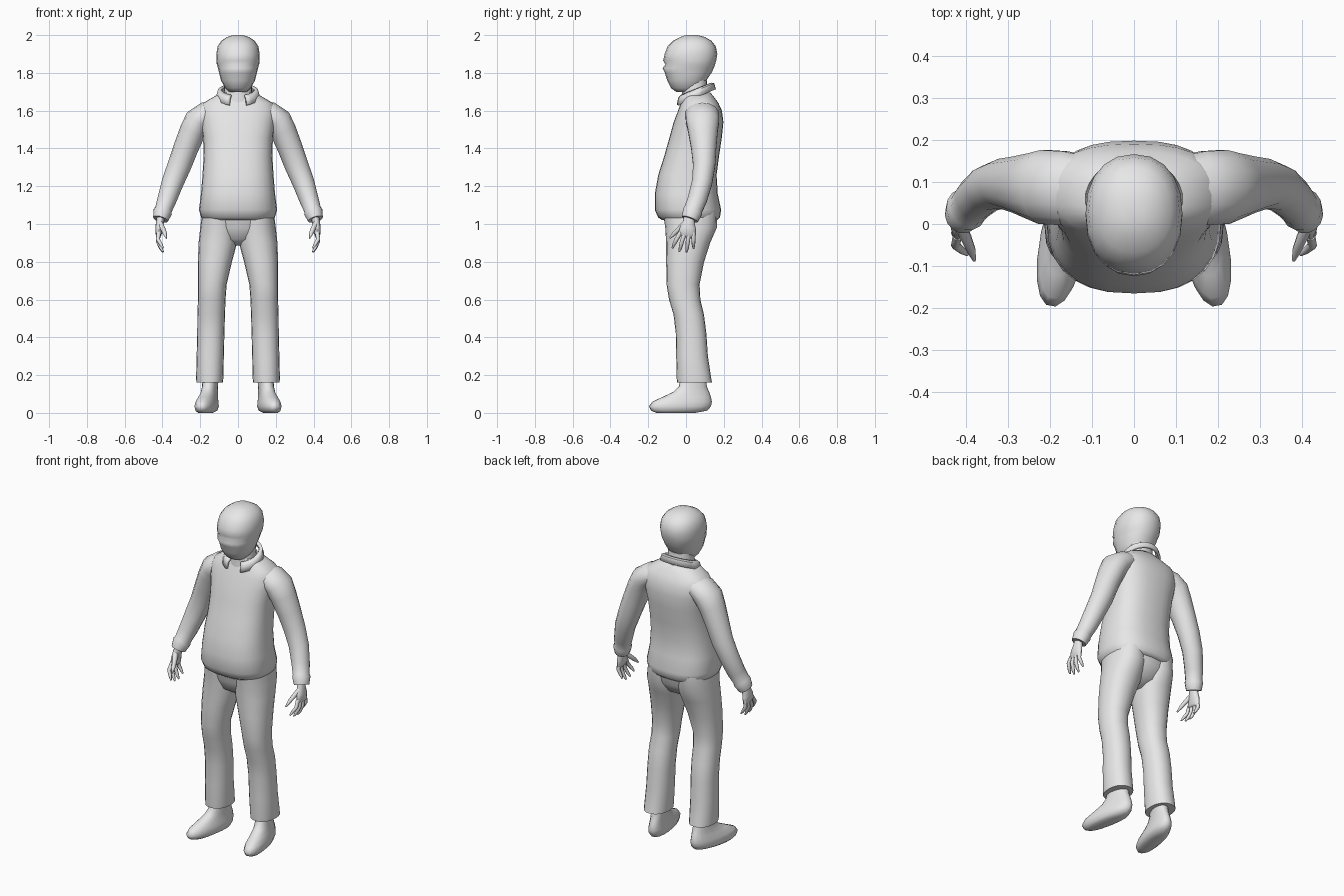
import bpy, bmesh, math
from mathutils import Vector

grey = bpy.data.materials.new("plain grey")
grey.diffuse_color = (0.8, 0.8, 0.8, 1)


def finish(name, bm, mirror=False, angle=50):
    bmesh.ops.recalc_face_normals(bm, faces=bm.faces)
    me = bpy.data.meshes.new(name)
    bm.to_mesh(me)
    bm.free()
    me.materials.append(grey)
    ob = bpy.data.objects.new(name, me)
    bpy.context.collection.objects.link(ob)
    bpy.ops.object.select_all(action='DESELECT')
    ob.select_set(True)
    bpy.context.view_layer.objects.active = ob
    bpy.ops.object.shade_smooth_by_angle(angle=math.radians(angle))
    if mirror:
        ob.modifiers.new("mirror", 'MIRROR').use_mirror_merge = False
    return ob


def skin(name, rings, sides, power=2.0, mirror=False, angle=50):
    """Loft through rings given as (centre, u half axis, v half axis)."""
    bm = bmesh.new()
    loops = []
    for c, u, v in rings:
        loop = []
        for i in range(sides):
            a = 2 * math.pi * i / sides
            ca, sa = math.cos(a), math.sin(a)
            p = 2 / power
            loop.append(bm.verts.new(c + u * math.copysign(abs(ca) ** p, ca)
                                     + v * math.copysign(abs(sa) ** p, sa)))
        loops.append(loop)
    for lo, hi in zip(loops, loops[1:]):
        for i in range(sides):
            j = (i + 1) % sides
            bm.faces.new((lo[i], lo[j], hi[j], hi[i]))
    bm.faces.new(loops[0])
    bm.faces.new(loops[-1])
    return finish(name, bm, mirror, angle)


def stack(name, rows, sides=20, power=2.2, mirror=False, yaw=0, angle=50):
    """Level rings: z, x centre, x half width, y front, y back."""
    u = Vector((math.cos(yaw), math.sin(yaw), 0))
    v = Vector((-math.sin(yaw), math.cos(yaw), 0))
    rings = [(Vector((x, 0, z)) + v * ((f + b) / 2), u * rx, v * ((b - f) / 2))
             for z, x, rx, f, b in rows]
    return skin(name, rings, sides, power, mirror, angle)


def limb(name, rows, sides=14):
    """Rings square to a path: x, y, z, half width, half depth."""
    pts = [Vector(r[:3]) for r in rows]
    rings = []
    for i, r in enumerate(rows):
        t = (pts[min(i + 1, len(pts) - 1)] - pts[max(i - 1, 0)]).normalized()
        v = Vector((0, 1, 0))
        v = (v - t * v.dot(t)).normalized()
        rings.append((pts[i], v.cross(t) * r[3], v * r[4]))
    return skin(name, rings, sides, mirror=True, angle=60)


# Head, with nose, eye hollow and brow
stack("head", [
    (1.698, 0, .045, -.05, .05), (1.72, 0, .068, -.08, .085),
    (1.76, 0, .09, -.1, .108), (1.8, 0, .1, -.112, .135),
    (1.825, 0, .106, -.124, .147), (1.845, 0, .112, -.109, .154),
    (1.865, 0, .115, -.121, .16), (1.9, 0, .115, -.113, .166),
    (1.94, 0, .108, -.098, .158), (1.97, 0, .088, -.068, .135),
    (1.99, 0, .058, -.03, .1), (2.0, 0, .025, .0, .06)], angle=80)
stack("neck", [(1.62, 0, .085, -.03, .13), (1.69, 0, .075, -.02, .115),
               (1.76, 0, .072, -.02, .11)])

# Open collar, higher at the nape
bm = bmesh.new()
strips = []
for i in range(25):
    a = math.radians(-90 + 24 + (360 - 48) * i / 24)
    pair = []
    for r, drop in ((.118, .045), (.108, .01), (.09, 0)):
        y = .05 + r * .92 * math.sin(a)
        pair.append(bm.verts.new((r * math.cos(a), y, 1.715 + .4 * (y - .05) - drop)))
    strips.append(pair)
for p, q in zip(strips, strips[1:]):
    for k in (0, 1):
        bm.faces.new((p[k], q[k], q[k + 1], p[k + 1]))
collar = finish("collar", bm)
solid = collar.modifiers.new("thickness", 'SOLIDIFY')
solid.thickness, solid.offset = .014, -1

# Jacket body with rounded hem
stack("jacket", [
    (1.02, 0, .175, -.125, .165), (1.035, 0, .195, -.148, .18),
    (1.075, 0, .207, -.165, .186), (1.16, 0, .196, -.165, .168),
    (1.26, 0, .188, -.147, .162), (1.36, 0, .182, -.115, .175),
    (1.46, 0, .185, -.087, .19), (1.54, 0, .198, -.065, .198),
    (1.6, 0, .205, -.042, .19), (1.64, 0, .185, -.028, .172),
    (1.67, 0, .135, -.015, .15), (1.695, 0, .09, -.01, .13)],
    sides=28, power=2.5)

# Sleeves with a flared cuff
limb("sleeve", [
    (.10, .085, 1.60, .05, .075), (.165, .085, 1.583, .066, .09),
    (.213, .088, 1.545, .073, .09), (.24, .09, 1.49, .07, .08),
    (.277, .094, 1.4, .066, .068), (.31, .096, 1.31, .063, .06),
    (.346, .085, 1.22, .058, .055), (.376, .06, 1.13, .051, .052),
    (.395, .038, 1.075, .045, .049), (.398, .035, 1.066, .05, .053),
    (.41, .02, 1.025, .041, .045)])

# Trousers
stack("trouser_seat", [
    (1.06, 0, .185, -.125, .165), (.98, 0, .18, -.107, .155),
    (.92, 0, .12, -.085, .115), (.885, 0, .04, -.03, .05)])
stack("trouser_leg", [
    (1.06, .1, .09, -.12, .165), (.98, .1, .1, -.11, .163),
    (.9, .107, .102, -.105, .128), (.8, .122, .09, -.105, .096),
    (.68, .136, .076, -.103, .072), (.6, .139, .073, -.09, .076),
    (.52, .142, .073, -.066, .095), (.42, .144, .072, -.054, .108),
    (.3, .147, .072, -.052, .116), (.18, .15, .072, -.049, .134),
    (.16, .15, .07, -.048, .138)], mirror=True)

# Shoes, toes turned out
stack("shoe", [
    (.0, .162, .034, -.16, .05), (.012, .16, .05, -.188, .115),
    (.035, .16, .056, -.2, .135), (.06, .16, .052, -.18, .14),
    (.085, .159, .045, -.125, .134), (.11, .157, .041, -.07, .125),
    (.14, .155, .04, -.038, .112), (.2, .152, .04, -.025, .105)],
    mirror=True, yaw=math.radians(11), sides=18, angle=70)

# Hands: palm, four fingers and thumb
limb("palm", [
    (.405, .022, 1.06, .022, .03), (.412, .015, 1.015, .021, .03),
    (.418, .01, .98, .02, .042), (.42, .006, .945, .016, .046),
    (.419, .004, .932, .008, .04)], 12)
for i, (y0, y1, z1) in enumerate([(-.029, -.072, .872), (-.006, -.036, .853),
                                  (.016, .003, .85), (.038, .04, .87)]):
    ym, zm = (y0 + y1) / 2, (.945 + z1) / 2
    limb("finger_%d" % (i + 1), [
        (.42, y0, .955, .011, .012), (.424, ym, zm + .01, .011, .011),
        (.408, y1 * .8 + y0 * .2, z1 + .02, .009, .009),
        (.396, y1, z1, .004, .005)], 8)
limb("thumb", [
    (.412, -.005, 1.005, .014, .016), (.398, -.035, .975, .013, .014),
    (.387, -.062, .95, .011, .012), (.379, -.086, .925, .004, .005)], 8)
